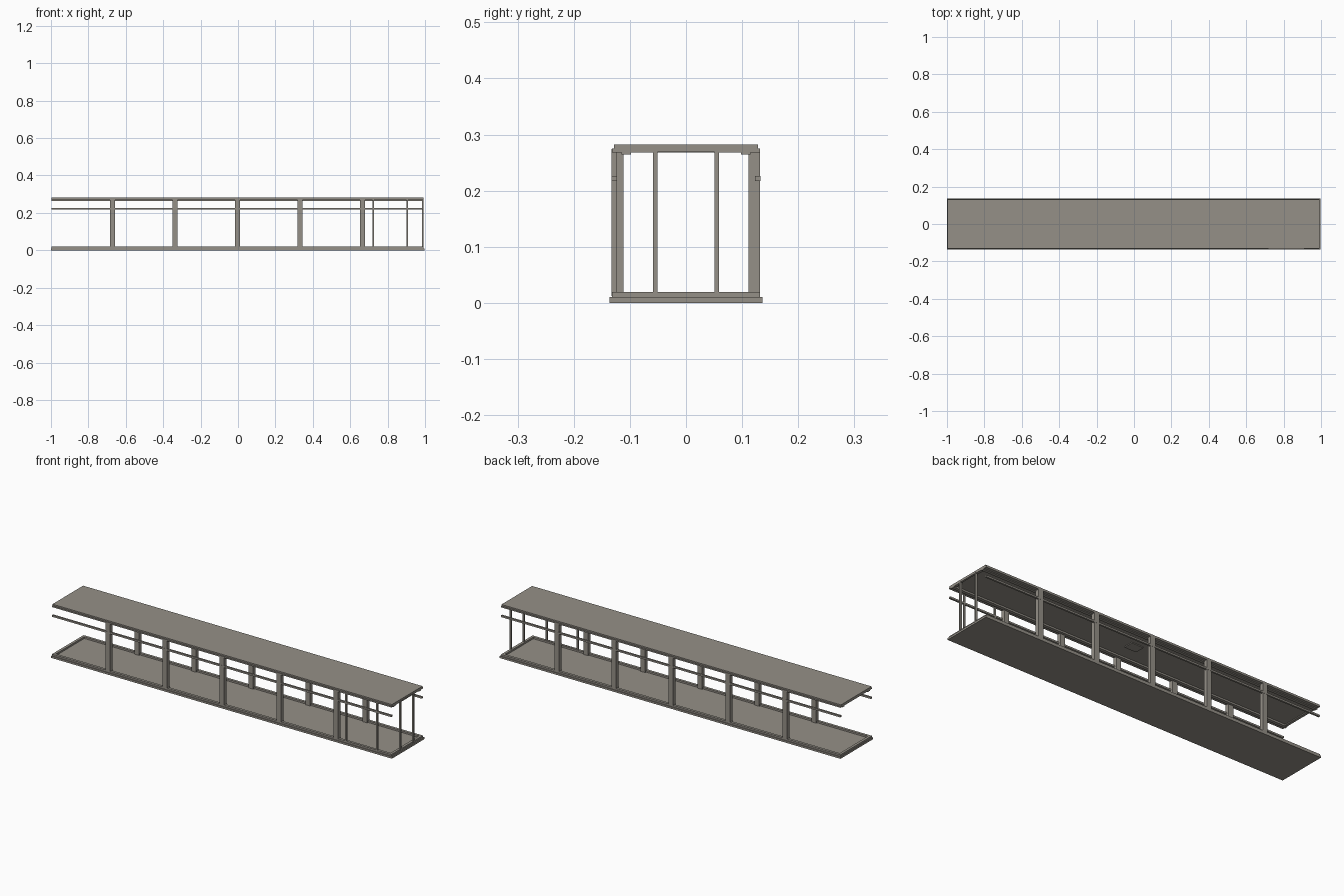
import bpy

cube = bpy.data.objects.get("Cube")
if cube:
    bpy.data.objects.remove(cube, do_unlink=True)

# Single warm grey for the whole structure
grey = bpy.data.materials.new("warm_grey")
grey.use_nodes = True
colour = (0.30, 0.28, 0.245, 1)
grey.diffuse_color = colour
bsdf = grey.node_tree.nodes["Principled BSDF"]
bsdf.inputs["Base Color"].default_value = colour
bsdf.inputs["Roughness"].default_value = 0.8


def box(name, xs, ys, zs):
    """Box from its extents along each axis."""
    spans = (xs, ys, zs)
    verts = [(x, y, z) for x in xs for y in ys for z in zs]
    faces = [(0, 1, 3, 2), (4, 6, 7, 5), (0, 4, 5, 1),
             (2, 3, 7, 6), (0, 2, 6, 4), (1, 5, 7, 3)]
    if (spans[0][1] < xs[0]) or (ys[1] < ys[0]):
        faces = [f[::-1] for f in faces]
    mesh = bpy.data.meshes.new(name)
    mesh.from_pydata(verts, [], faces)
    mesh.materials.append(grey)
    obj = bpy.data.objects.new(name, mesh)
    bpy.context.collection.objects.link(obj)
    return obj


def both_sides(name, xs, y_in, y_out, zs):
    """Matching boxes along the front and the back."""
    box("front_" + name, xs, (-y_out, -y_in), zs)
    box("back_" + name, xs, (y_in, y_out), zs)


X0, X1 = -0.997, 0.991
SIDE = 0.132

# Floor slab with a raised rim
box("floor_slab", (-1, 0.997), (-0.136, 0.136), (0, 0.01))
both_sides("floor_rim", (X0, X1), 0.118, SIDE, (0.01, 0.019))
box("floor_rim_left", (X1 - 0.014, X1), (-0.118, 0.118), (0.01, 0.019))
box("floor_rim_right", (X0, X0 + 0.014), (-0.118, 0.118), (0.01, 0.019))

# Roof panel with an edge frame underneath
box("roof_panel", (X0, X1), (-0.128, 0.128), (0.273, 0.282))
both_sides("roof_ledge", (X0, X1), 0.115, SIDE, (0.268, 0.275))
both_sides("roof_track", (X0, X1), 0.098, 0.115, (0.264, 0.273))
box("roof_end_right", (X0, X0 + 0.014), (-0.115, 0.115), (0.268, 0.273))
for name, ys in (("front", (-0.115, -0.058)), ("back", (0.058, 0.115))):
    box("roof_end_left_" + name, (X1 - 0.014, X1), ys, (0.268, 0.273))
box("ceiling_hatch", (-0.035, 0.035), (-0.027, 0.027), (0.269, 0.273))

# Side posts and long horizontal rails
for i in range(5):
    x = -0.671 + i * 0.334
    both_sides(f"post_{i + 1}", (x - 0.014, x + 0.014), 0.111, SIDE, (0.01, 0.27))
both_sides("handrail", (X0, X1), 0.123, SIDE + 0.0005, (0.217, 0.226))

# Side door frame
for name, xs in (("right", (0.719, 0.727)), ("left", (0.901, 0.909))):
    box("door_jamb_" + name, xs, (-0.1325, -0.123), (0.012, 0.274))
box("door_head", (0.719, 0.909), (-0.1325, -0.123), (0.268, 0.274))
box("door_sill", (0.719, 0.909), (-0.1325, -0.123), (0.012, 0.02))

# End door frame
for name, y in (("front", -0.0545), ("back", 0.0545)):
    box("end_post_" + name, (0.983, 0.993), (y - 0.004, y + 0.004), (0.01, 0.273))
box("end_head", (0.983, 0.993), (-0.0545, 0.0545), (0.2685, 0.273))
